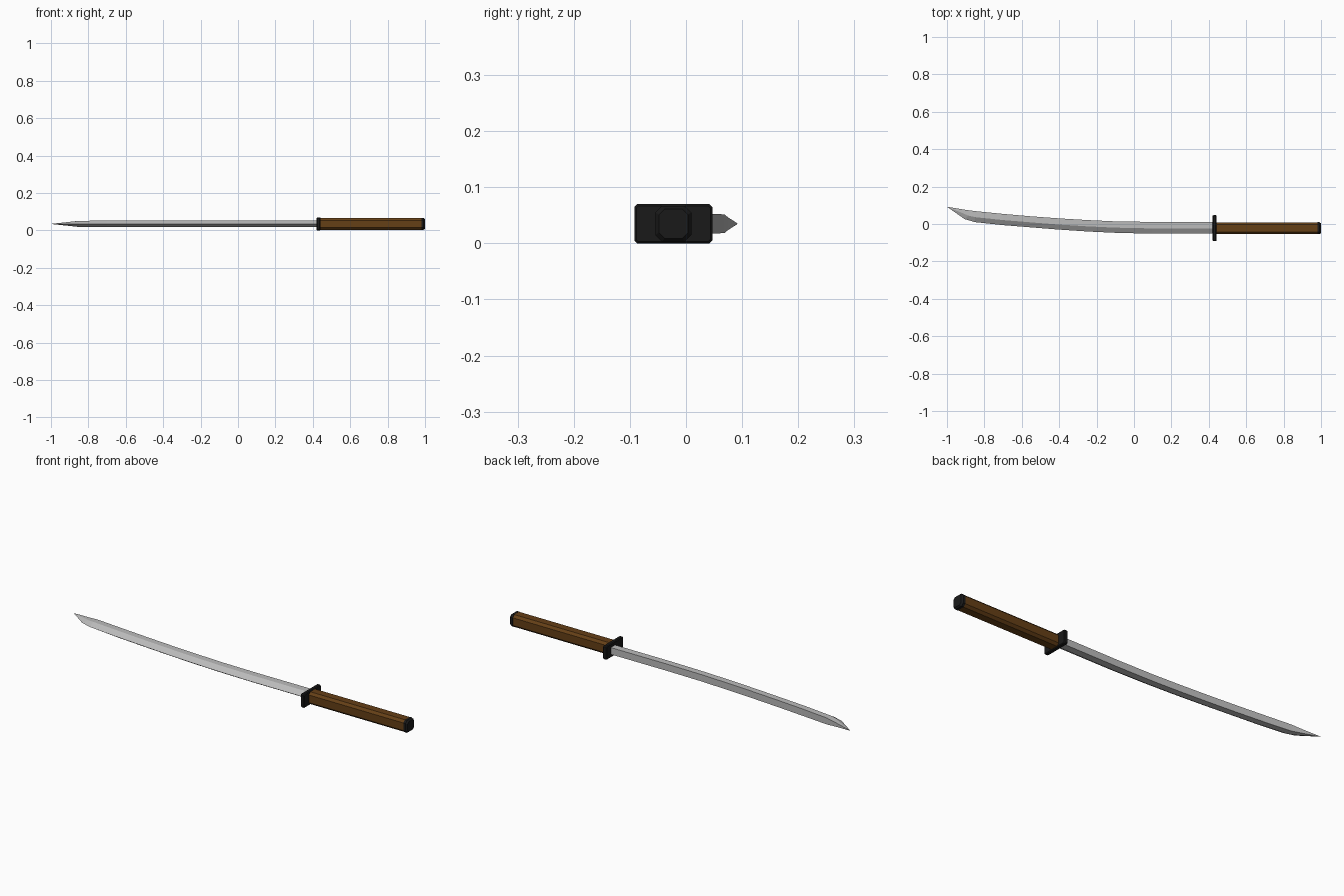
import bpy, bmesh

if "Cube" in bpy.data.objects:
    bpy.data.objects.remove(bpy.data.objects["Cube"])

ZC = 0.035   # height of the sword's centre plane
YC = -0.0225  # handle axis in y


def material(name, rgb):
    m = bpy.data.materials.new(name)
    m.diffuse_color = (*rgb, 1)
    m.use_nodes = True
    m.node_tree.nodes["Principled BSDF"].inputs["Base Color"].default_value = m.diffuse_color
    return m


def loft(name, rings, mat=None):
    """Skin a list of equal-length rings and close both ends."""
    bm = bmesh.new()
    loops = [[bm.verts.new(p) for p in r] for r in rings]
    n = len(loops[0])
    for a, b in zip(loops, loops[1:]):
        for i in range(n):
            j = (i + 1) % n
            bm.faces.new((a[i], a[j], b[j], b[i]))
    bm.faces.new(loops[0])
    bm.faces.new(loops[-1])
    bmesh.ops.remove_doubles(bm, verts=bm.verts, dist=1e-5)
    bmesh.ops.recalc_face_normals(bm, faces=bm.faces)
    me = bpy.data.meshes.new(name)
    bm.to_mesh(me)
    bm.free()
    ob = bpy.data.objects.new(name, me)
    bpy.context.collection.objects.link(ob)
    if mat:
        me.materials.append(mat)
    return ob


def octagon(x, hy, hz, c):
    """Rectangle with chamfered corners, facing along x."""
    pts = [(hy, hz - c), (hy - c, hz), (c - hy, hz), (-hy, hz - c),
           (-hy, c - hz), (c - hy, -hz), (hy - c, -hz), (hy, c - hz)]
    return [(x, YC + y, ZC + z) for y, z in pts]


brown = material("brown_wood", (0.13, 0.05, 0.008))
black = material("black_metal", (0.01, 0.01, 0.01))
steel = material("steel", (0.5, 0.5, 0.5))

# Blade: flat spine, flat sides, bevelled cutting edge; (x, spine y, edge y, half thickness)
stations = [(0.43, 0.012, -0.052, 0.0175), (0.1, 0.011, -0.052, 0.0175),
            (-0.1, 0.014, -0.047, 0.0175), (-0.25, 0.021, -0.040, 0.0175),
            (-0.4, 0.030, -0.030, 0.0175), (-0.55, 0.041, -0.018, 0.0175),
            (-0.7, 0.054, -0.006, 0.0175), (-0.85, 0.069, 0.010, 0.0165)]
rings = []
for x, spine, edge, t in stations:
    mid = edge + 0.45 * (spine - edge)
    rings.append([(x, spine, ZC + t), (x, mid, ZC + t), (x, edge, ZC),
                  (x, mid, ZC - t), (x, spine, ZC - t)])
# Slanted point: edge break, then the single tip vertex
rings.append([(-0.89, 0.074, ZC + 0.012), (-0.885, 0.045, ZC + 0.0125), (-0.905, 0.026, ZC),
              (-0.885, 0.045, ZC - 0.0125), (-0.89, 0.074, ZC - 0.012)])
rings.append([(-1.0, 0.092, ZC)] * 4 + [(-1.0, 0.092, ZC)])
bm_rings = rings[:-1]
tip = [(-0.9995, 0.0918 + 0.0002 * (i % 2), ZC + d)
       for i, d in enumerate((0.0004, 0.0003, 0, -0.0003, -0.0004))]
loft("blade", bm_rings + [tip], steel)

# Guard: thin plate with softened rim
loft("guard", [octagon(0.420, 0.066, 0.032, 0.004), octagon(0.424, 0.0695, 0.035, 0.005),
               octagon(0.437, 0.0695, 0.035, 0.005), octagon(0.441, 0.066, 0.032, 0.004)], black)

# Handle: chamfered bar
loft("handle", [octagon(0.438, 0.031, 0.0315, 0.012), octagon(0.982, 0.031, 0.0315, 0.012)], brown)

# Pommel cap
loft("pommel_cap", [octagon(0.980, 0.032, 0.032, 0.012), octagon(0.992, 0.032, 0.032, 0.012),
                    octagon(1.0, 0.026, 0.026, 0.010)], black)
